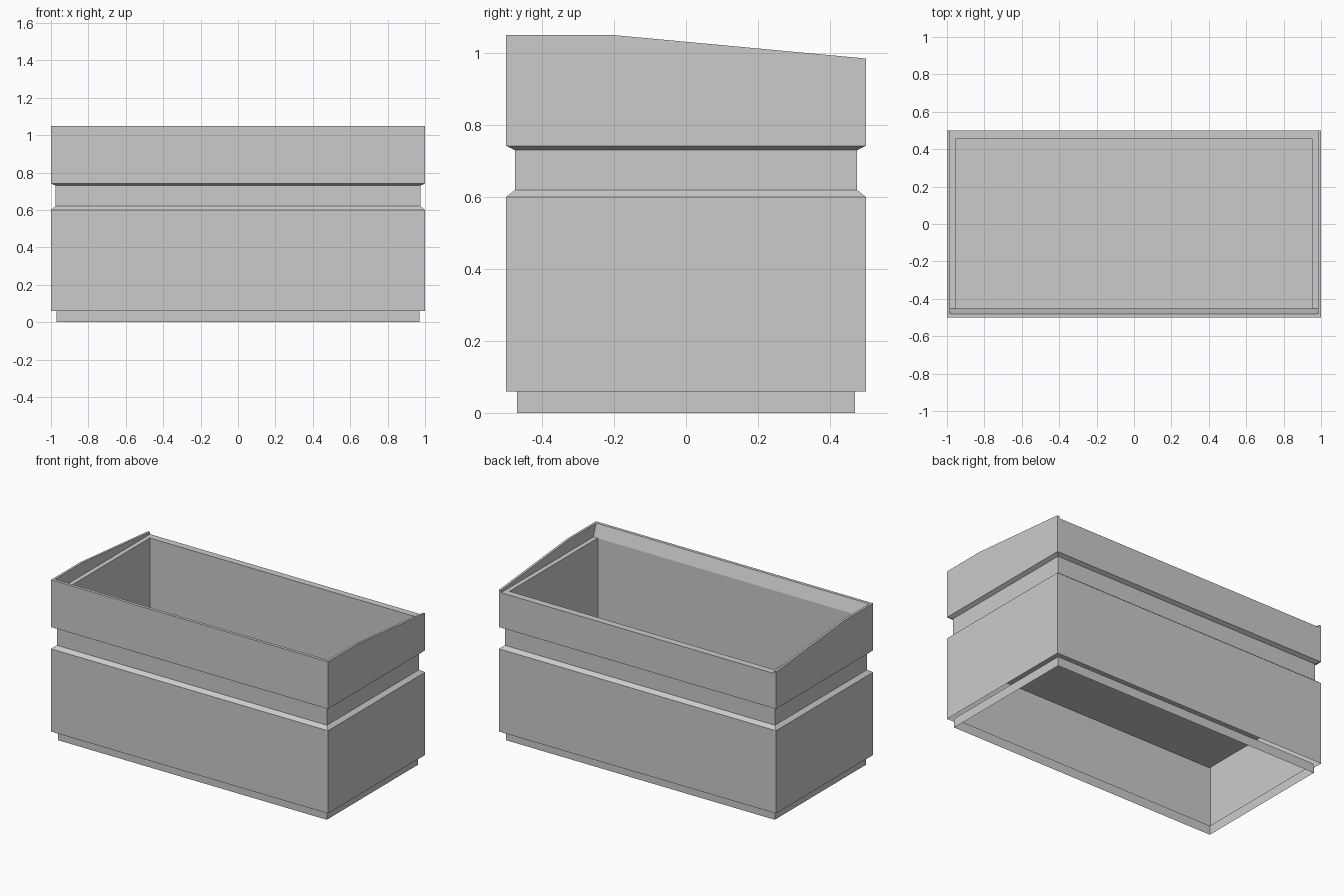
import bpy
import bmesh

cube = bpy.data.objects.get("Cube")
if cube:
    bpy.data.objects.remove(cube, do_unlink=True)

GREY = (0.6, 0.6, 0.6, 1.0)
grey = bpy.data.materials.new("plain grey")
grey.use_nodes = True
grey.diffuse_color = GREY
grey.node_tree.nodes["Principled BSDF"].inputs["Base Color"].default_value = GREY


def finish(name, bm):
    mesh = bpy.data.meshes.new(name)
    bm.to_mesh(mesh)
    bm.free()
    mesh.materials.append(grey)
    obj = bpy.data.objects.new(name, mesh)
    bpy.context.collection.objects.link(obj)
    return obj


def rect_loft(name, rings, cap_last=False):
    """Skin a stack of centred rectangles given as (inset, z)."""
    bm = bmesh.new()
    loops = []
    for inset, z in rings:
        x, y = 1 - inset, 0.5 - inset
        corners = ((-x, -y), (x, -y), (x, y), (-x, y))
        loops.append([bm.verts.new((cx, cy, z)) for cx, cy in corners])
    for low, high in zip(loops, loops[1:]):
        for i in range(4):
            j = (i + 1) % 4
            bm.faces.new((low[i], low[j], high[j], high[i]))
    if cap_last:
        bm.faces.new(loops[-1])
    return finish(name, bm)


def extrude_profile(name, profile, x0, x1):
    """Solid with a (y, z) profile running from x0 to x1."""
    bm = bmesh.new()
    face = bm.faces.new([bm.verts.new((x0, y, z)) for y, z in profile])
    result = bmesh.ops.extrude_face_region(bm, geom=[face])
    moved = [v for v in result["geom"] if isinstance(v, bmesh.types.BMVert)]
    bmesh.ops.translate(bm, verts=moved, vec=(x1 - x0, 0, 0))
    bmesh.ops.recalc_face_normals(bm, faces=bm.faces)
    return finish(name, bm)


LEDGE = 0.97    # height of the flat rim around the well
LIP = 0.985     # inner side of the side lips

# Thin outer walls with waist groove, folding over the rim into the well
rect_loft("planter_body", [
    (0, 0.06), (0, 0.60), (0.025, 0.62), (0.025, 0.73), (0, 0.742),
    (0, LEDGE), (0.045, LEDGE), (0.045, 0.435)], cap_last=True)

# Recessed foot skirt, open above and below
rect_loft("foot_skirt", [(0.03, 0), (0.03, 0.06)])

# Raised side lips that slope down towards the back
side = [(-0.5, LEDGE), (-0.5, 1.05), (-0.2, 1.05), (0.5, LIP), (0.5, LEDGE)]
extrude_profile("left_lip", side, LIP, 1)
extrude_profile("right_lip", side, -1, -LIP)

# Front lip with a slanted inner face
front = [(-0.5, LEDGE), (-0.5, 1.05), (-0.48, 1.05), (-0.452, LEDGE)]
extrude_profile("front_lip", front, -LIP, LIP)
